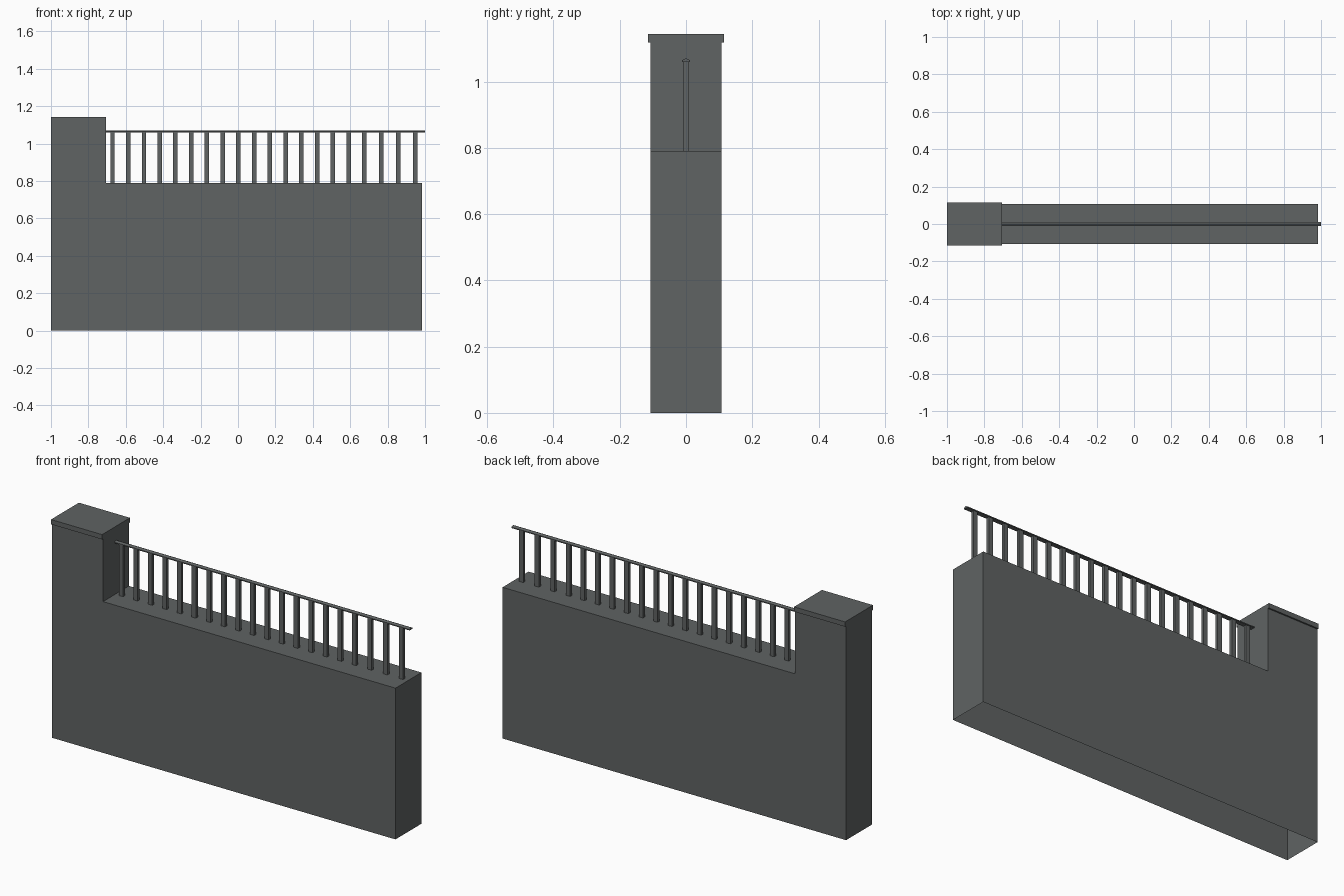
import bpy
import bmesh

cube = bpy.data.objects.get("Cube")
if cube:
    bpy.data.objects.remove(cube, do_unlink=True)

grey = bpy.data.materials.new("dark grey")
grey.use_nodes = True
colour = (0.115, 0.125, 0.125, 1)
grey.diffuse_color = colour
grey.node_tree.nodes["Principled BSDF"].inputs["Base Color"].default_value = colour


def finish(name, bm):
    bmesh.ops.recalc_face_normals(bm, faces=bm.faces)
    mesh = bpy.data.meshes.new(name)
    bm.to_mesh(mesh)
    bm.free()
    mesh.materials.append(grey)
    obj = bpy.data.objects.new(name, mesh)
    bpy.context.collection.objects.link(obj)
    return obj


def prism(name, profile, offset, open_bottom=False):
    """Extrude a closed outline of 3D points along an offset."""
    bm = bmesh.new()
    face = bm.faces.new([bm.verts.new(p) for p in profile])
    result = bmesh.ops.extrude_face_region(bm, geom=[face], use_keep_orig=True)
    moved = [v for v in result["geom"] if isinstance(v, bmesh.types.BMVert)]
    bmesh.ops.translate(bm, verts=moved, vec=offset)
    bmesh.ops.recalc_face_normals(bm, faces=bm.faces)
    if open_bottom:
        under = [f for f in bm.faces if all(v.co.z < 0.001 for v in f.verts)]
        bmesh.ops.delete(bm, geom=under, context="FACES_ONLY")
    return finish(name, bm)


def box(name, x0, x1, half_y, z0, z1):
    outline = [(x0, -half_y, z0), (x1, -half_y, z0),
               (x1, -half_y, z1), (x0, -half_y, z1)]
    return prism(name, outline, (0, 2 * half_y, 0))


# Wall and end pillar in one L-shaped shell, open underneath
pillar_x, wall_end, wall_top, pillar_top = -0.705, 0.985, 0.79, 1.118
outline = [(-1, 0), (wall_end, 0), (wall_end, wall_top),
           (pillar_x, wall_top), (pillar_x, pillar_top), (-1, pillar_top)]
prism("wall_and_pillar", [(x, -0.107, z) for x, z in outline],
      (0, 0.214, 0), open_bottom=True)

# Pillar cap, overhanging front and back
box("pillar_cap", -1, pillar_x, 0.115, pillar_top, 1.143)

# Handrail with a slightly ridged top
rail = [(-0.012, 1.059), (0.012, 1.059), (0.012, 1.064), (0, 1.07), (-0.012, 1.064)]
prism("handrail", [(pillar_x, y, z) for y, z in rail], (1 - pillar_x, 0, 0))

# Balusters, spaced a little wider at the free end
for i in range(20):
    x = -0.671 + 0.0842 * i + 0.006 * max(0, i - 16)
    box(f"baluster_{i + 1}", x - 0.012, x + 0.012, 0.008, wall_top - 0.003, 1.06)
